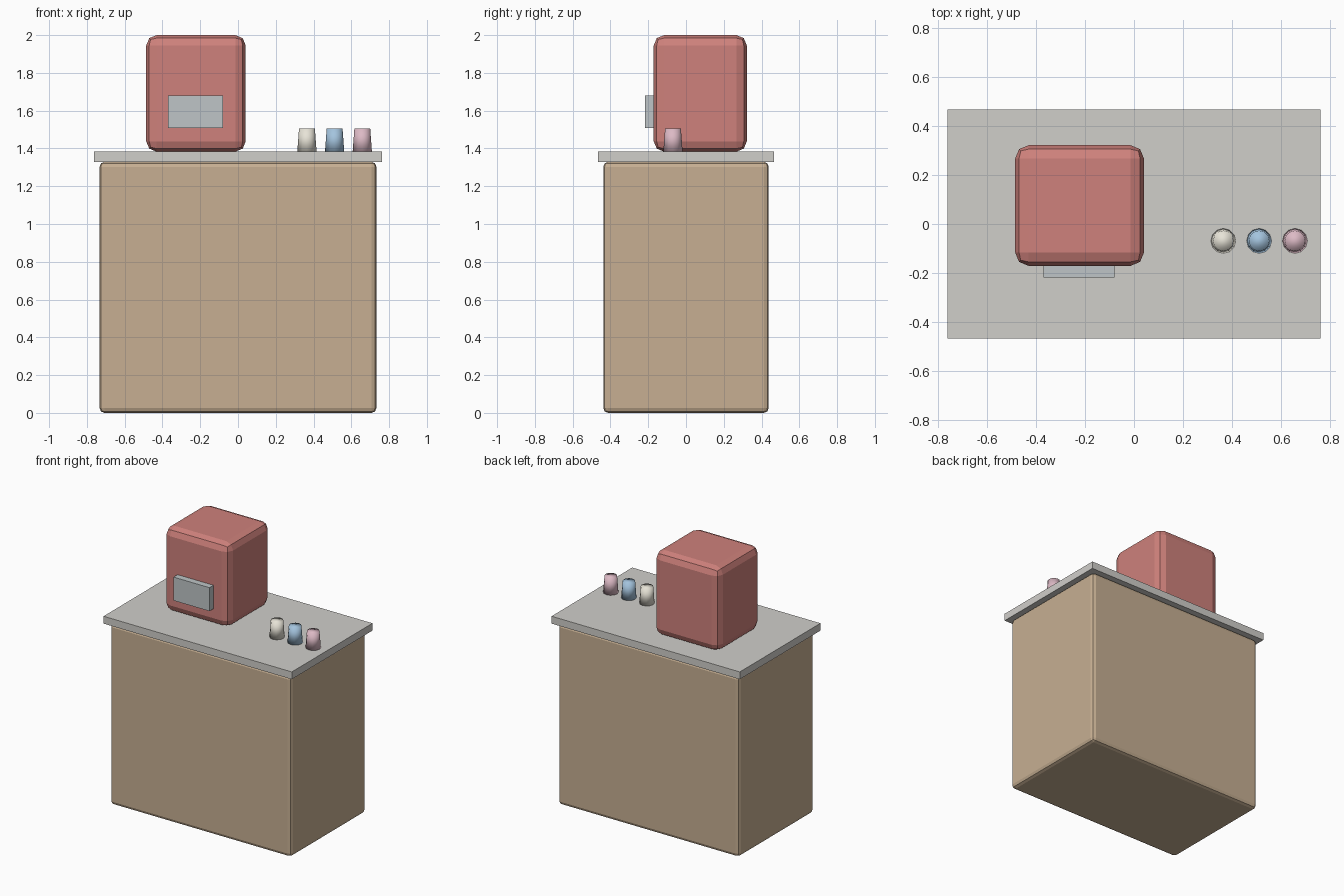
import bpy
import bmesh

if "Cube" in bpy.data.objects:
    bpy.data.objects.remove(bpy.data.objects["Cube"])


def material(name, rgb):
    mat = bpy.data.materials.new(name)
    mat.diffuse_color = (*rgb, 1.0)
    mat.use_nodes = True
    mat.node_tree.nodes["Principled BSDF"].inputs["Base Color"].default_value = mat.diffuse_color
    return mat


def add_object(name, bm, mat=None):
    mesh = bpy.data.meshes.new(name)
    bm.to_mesh(mesh)
    bm.free()
    obj = bpy.data.objects.new(name, mesh)
    bpy.context.collection.objects.link(obj)
    if mat:
        mesh.materials.append(mat)
    return obj


def box(name, low, high, mat=None, bevel=0.0):
    """Box between two corners, with an optional two-step rounded edge."""
    bm = bmesh.new()
    bmesh.ops.create_cube(bm, size=1)
    for v in bm.verts:
        v.co = [(a + b) / 2 + c * (b - a) for a, b, c in zip(low, high, v.co)]
    obj = add_object(name, bm, mat)
    if bevel:
        mod = obj.modifiers.new("rounded_edges", "BEVEL")
        mod.width = bevel
        mod.segments = 2
    return obj


def tub(name, x, y, z, height, mat):
    """Small tapered tub, smooth shaded all over."""
    bm = bmesh.new()
    bmesh.ops.create_cone(bm, cap_ends=True, segments=12,
                          radius1=0.051, radius2=0.042, depth=height)
    for f in bm.faces:
        f.smooth = True
    obj = add_object(name, bm, mat)
    obj.location = (x, y, z + height / 2)
    return obj


wood = material("tan", (0.57, 0.43, 0.29))
red = material("soft_red", (0.62, 0.22, 0.20))
steel = material("steel", (0.52, 0.56, 0.57))
stone = material("stone", (0.63, 0.62, 0.59))

# Counter: cabinet and overhanging top
box("cabinet", (-0.733, -0.438, 0), (0.733, 0.438, 1.329), wood, 0.026)
box("countertop", (-0.763, -0.467, 1.329), (0.763, 0.467, 1.383), stone)

# Machine with its front tray
box("machine_body", (-0.486, -0.171, 1.383), (0.041, 0.322, 2.0), red, 0.055)
box("machine_front_tray", (-0.37, -0.218, 1.508), (-0.079, -0.13, 1.68), steel)

# Row of tubs
colours = [("cream", (0.80, 0.77, 0.68)),
           ("blue", (0.37, 0.55, 0.73)),
           ("pink", (0.72, 0.49, 0.56))]
for i, (label, rgb) in enumerate(colours):
    tub(label + "_tub", 0.365 + i * 0.1465, -0.069, 1.383, 0.122, material(label, rgb))
